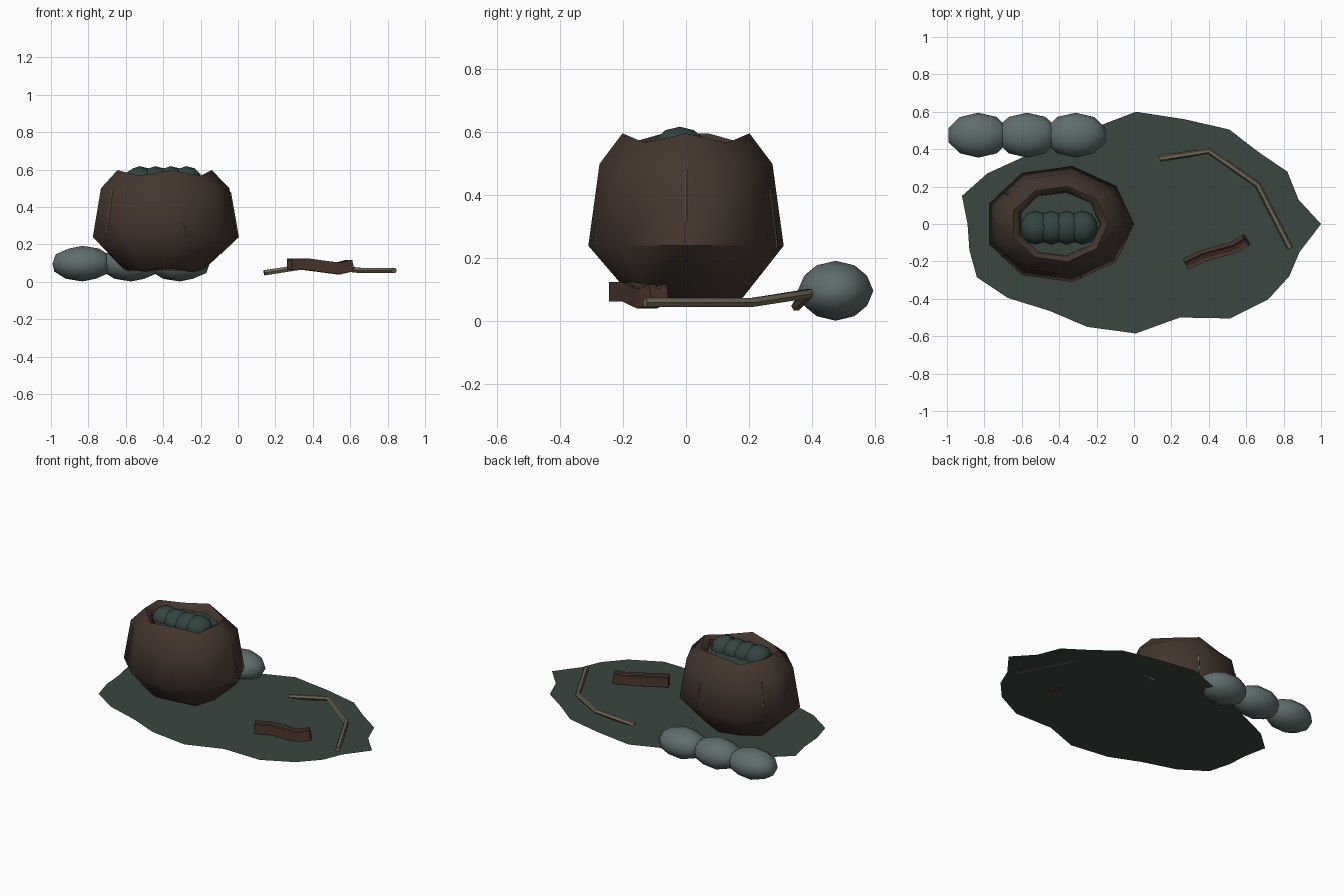
import bpy, bmesh
from math import sin, cos, pi, radians
from mathutils import Vector

if "Cube" in bpy.data.objects:
    bpy.data.objects.remove(bpy.data.objects["Cube"], do_unlink=True)


def material(name, rgb):
    m = bpy.data.materials.new(name)
    m.use_nodes = True
    m.diffuse_color = (*rgb, 1)
    bsdf = m.node_tree.nodes["Principled BSDF"]
    bsdf.inputs["Base Color"].default_value = (*rgb, 1)
    bsdf.inputs["Roughness"].default_value = 0.9
    return m


MOSS = material("moss green", (0.042, 0.063, 0.052))
BROWN = material("dark bark brown", (0.059, 0.037, 0.027))
RED_BROWN = material("reddish bark brown", (0.075, 0.038, 0.027))
GREY = material("blue grey stone", (0.115, 0.155, 0.155))
DEEP = material("deep green", (0.032, 0.06, 0.053))
TWIG = material("dry twig", (0.165, 0.14, 0.09))


def finish(name, bm, mat, angle=None):
    """Turn a bmesh into an object, with smooth shading below the given angle."""
    bmesh.ops.recalc_face_normals(bm, faces=bm.faces)
    mesh = bpy.data.meshes.new(name)
    bm.to_mesh(mesh)
    bm.free()
    mesh.materials.append(mat)
    ob = bpy.data.objects.new(name, mesh)
    bpy.context.collection.objects.link(ob)
    if angle:
        bpy.ops.object.select_all(action='DESELECT')
        ob.select_set(True)
        bpy.context.view_layer.objects.active = ob
        bpy.ops.object.shade_smooth_by_angle(angle=radians(angle))
    return ob


def loft(bm, rings, cap_start=True, cap_end=True):
    """Skin closed rings of points."""
    loops = [[bm.verts.new(p) for p in ring] for ring in rings]
    for a, b in zip(loops, loops[1:]):
        for i in range(len(a)):
            j = (i + 1) % len(a)
            bm.faces.new((a[i], a[j], b[j], b[i]))
    if cap_start:
        bm.faces.new(loops[0][::-1])
    if cap_end:
        bm.faces.new(loops[-1])


def sweep(name, path, section, mat, angle=None):
    """Sweep a (side, up) section along a path."""
    path = [Vector(p) for p in path]
    rings = []
    for i, p in enumerate(path):
        t = (path[min(i + 1, len(path) - 1)] - path[max(i - 1, 0)]).normalized()
        ref = Vector((0, 0, 1)) if abs(t.z) < 0.8 else Vector((t.y, -t.x, 0)) + Vector((0.6, 0.8, 0))
        side = t.cross(ref).normalized()
        up = side.cross(t)
        rings.append([p + side * u + up * v for u, v in section])
    bm = bmesh.new()
    loft(bm, rings)
    return finish(name, bm, mat, angle)


def circle(r, n):
    return [(r * cos(2 * pi * k / n), r * sin(2 * pi * k / n)) for k in range(n)]


def blob(name, centre, size, mat):
    bm = bmesh.new()
    bmesh.ops.create_icosphere(bm, subdivisions=2, radius=1)
    bmesh.ops.scale(bm, vec=size, verts=bm.verts)
    bmesh.ops.translate(bm, vec=centre, verts=bm.verts)
    return finish(name, bm, mat, 60)


# Ragged flat ground sheet
outline = [(1, 0), (.88, .13), (.82, .28), (.665, .385), (.51, .505), (.27, .56),
           (.01, .6), (-.16, .535), (-.4, .44), (-.61, .35), (-.785, .27), (-.92, .15),
           (-.89, 0), (-.88, -.14), (-.84, -.285), (-.675, -.395), (-.45, -.465),
           (-.25, -.55), (.01, -.585), (.245, -.5), (.515, -.505), (.715, -.405),
           (.83, -.28), (.885, -.15)]
bm = bmesh.new()
bm.faces.new([bm.verts.new((x, y, .047)) for x, y in outline])
finish("ground_sheet", bm, MOSS)

# Nine-sided hollow stump with an uneven rim
SIDES, CX, RX, RY = 9, -.4, .4, .315
PROFILE = [(.5, .062), (.58, .078), (1, .24), (.885, .5), (.65, .585), (.56, .565), (.53, .5)]


def stump_point(r, a, z):
    return (CX + RX * r * cos(a), RY * r * sin(a), z)


low_corners = (1, 3, 6, 8)
rings = []
for k, (r, z) in enumerate(PROFILE):
    ring = []
    for i in range(SIDES):
        dz = 0
        if k in (4, 5):
            dz = -.018 if i in low_corners else .012
        elif k < 2:
            dz = .012 * sin(3 * i)
        ring.append(stump_point(r, 2 * pi * i / SIDES, z + dz))
    rings.append(ring)
bm = bmesh.new()
loft(bm, rings, cap_end=False)
finish("stump", bm, BROWN, 50)

# Mossy fill inside the stump
bm = bmesh.new()
bm.faces.new([bm.verts.new(stump_point(.56, 2 * pi * i / SIDES, .54)) for i in range(SIDES)])
finish("stump_fill", bm, MOSS)


# Thin stalks clinging to the stump wall
def wall_radius(z, a):
    step = 2 * pi / SIDES
    chord = cos(step / 2) / cos(a % step - step / 2)
    for (r0, z0), (r1, z1) in zip(PROFILE[1:4], PROFILE[2:5]):
        if z <= z1:
            return chord * (r0 + (r1 - r0) * (z - z0) / (z1 - z0))


stalks = [(.15, .48), (.2, .42), (.2, .48), (.22, .49), (.24, .32)]
for k, (z0, z1) in enumerate(stalks):
    a = 2 * pi * k / len(stalks)
    heights = sorted({z0, max(z0, .24), (z0 + z1) / 2, z1})
    path = [stump_point(wall_radius(z, a) + .003, a, z) for z in heights]
    sweep(f"stalk_{k + 1}", path, circle(.004, 5), TWIG)

# Caterpillar-like row of moss balls in the stump
for k in range(4):
    blob(f"moss_ball_{k + 1}", (-.525 + .083 * k, -.02, .545), (.083, .09, .073), DEEP)

# Row of stones at the back
for k in range(3):
    blob(f"stone_{k + 1}", (-.832 + .26 * k, .475, .097), (.168, .12, .095), GREY)

# Bent twig
sweep("bent_twig", [(.14, .35, .048), (.4, .39, .088), (.66, .21, .06), (.835, -.13, .06)],
      circle(.016, 6), TWIG, 40)

# Curled bark strip with a groove along the top
bark = [(-.032, -.03), (.032, -.03), (.032, .032), (.012, .032),
        (.004, .018), (-.004, .018), (-.012, .032), (-.032, .032)]
sweep("bark_strip", [(.275, -.215, .093), (.37, -.17, .092), (.46, -.145, .08),
                     (.535, -.125, .07), (.6, -.085, .086)], bark, RED_BROWN, 30)
